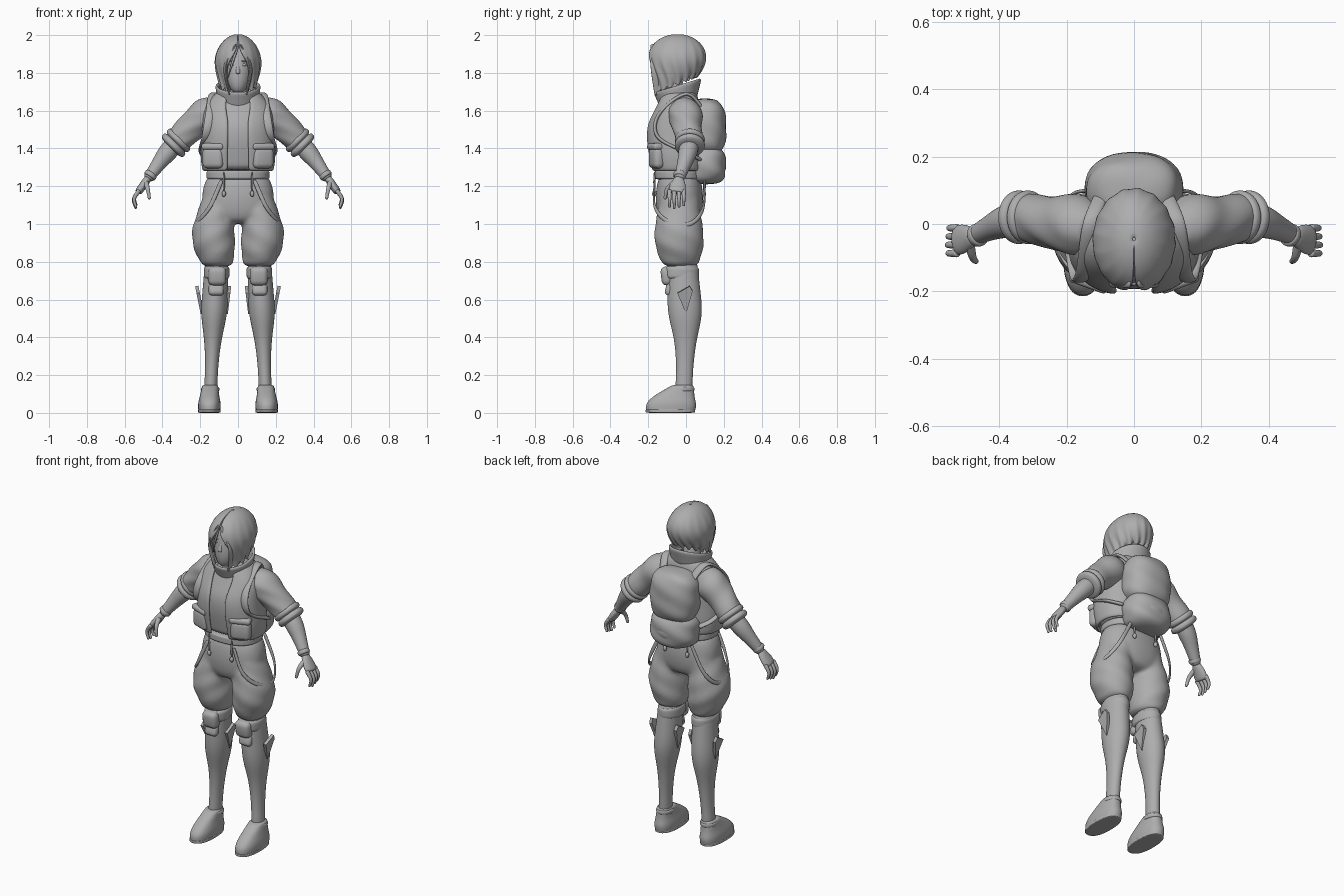
import bpy
import bmesh
from math import sin, cos, pi, copysign
from mathutils import Vector, Matrix, Euler

if "Cube" in bpy.data.objects:
    bpy.data.objects.remove(bpy.data.objects["Cube"])

X, Y, Z = Matrix.Identity(3)
grey = bpy.data.materials.new("plain grey")
grey.use_nodes = True
grey.diffuse_color = (.42, .42, .42, 1)
grey.node_tree.nodes["Principled BSDF"].inputs["Base Color"].default_value = grey.diffuse_color

def finish(name, bm, pair=False, thick=0, levels=0, bevel=0, smooth=True):
    """Turn a bmesh into an object; pair mirrors it to the other side."""
    bmesh.ops.recalc_face_normals(bm, faces=bm.faces[:])
    mesh = bpy.data.meshes.new(name)
    bm.to_mesh(mesh)
    bm.free()
    mesh.materials.append(grey)
    if smooth:
        mesh.shade_smooth()
    ob = bpy.data.objects.new(name, mesh)
    bpy.context.collection.objects.link(ob)
    if thick:
        solidify = ob.modifiers.new("thickness", "SOLIDIFY")
        solidify.thickness, solidify.offset = thick, 0
    if bevel:
        rounding = ob.modifiers.new("rounding", "BEVEL")
        rounding.width, rounding.segments = bevel, 3
    if pair:
        ob.modifiers.new("mirror", "MIRROR").use_mirror_merge = False
    if levels:
        smoothing = ob.modifiers.new("smoothing", "SUBSURF")
        smoothing.levels = smoothing.render_levels = levels
    return ob

def blend(values, t):
    """Smooth curve through evenly spaced numbers or points; a single number stays constant."""
    if isinstance(values, (int, float)):
        return values
    last = len(values) - 1
    i = min(int(t * last), last - 1)
    f = t * last - i
    padded = [2 * values[0] - values[1], *values, 2 * values[-1] - values[-2]]
    a, b, c, d = padded[i:i + 4]
    return b + ((c - a) * f + (2 * a - 5 * b + 4 * c - d) * f ** 2 + (3 * b - a - 3 * c + d) * f ** 3) / 2

def loft(name, spine, width, depth=1, across=None, dome=0, ends="both", seg=20, steps=12,
         power=2, gap=None, warp=None, thick=0, pair=False):
    """Skin rings along a spine. depth is a ratio of width; across turns the rings to follow
    the spine; dome rounds the ends off; gap opens the rings at the front."""
    bm = bmesh.new()
    spine = [Vector(p) for p in spine]
    times = [(1 - cos(pi * i / steps)) / 2 if dome else i / steps for i in range(steps + 1)]
    centres = [blend(spine, t) for t in times]
    count = seg + 1 if gap else seg
    rows = []
    for i, t in enumerate(times):
        u, v = X, Y
        if across:
            along = centres[min(i + 1, steps)] - centres[max(i - 1, 0)]
            u = along.cross(across).normalized()
            v = u.cross(along).normalized()
        radius = blend(width, t)
        if dome and (ends == "both" or t < .5):
            radius *= (1 - min(abs(2 * t - 1), .9998) ** dome) ** (1 / dome)
        opening = blend(gap, t) if gap else 0
        row = []
        for k in range(count):
            angle = opening + 2 * (pi - opening) * k / seg
            s, c = (copysign(abs(w) ** (2 / power), w) for w in (sin(angle), cos(angle)))
            p = centres[i] + u * radius * s - v * radius * blend(depth, t) * c
            row.append(bm.verts.new(warp(p, angle, t) if warp else p))
        rows.append(row)
    for low, high in zip(rows, rows[1:]):
        for k in range(seg):
            n = (k + 1) % count
            bm.faces.new((low[k], low[n], high[n], high[k]))
    if not thick:
        bm.faces.new(rows[0])
        bm.faces.new(rows[-1])
    return finish(name, bm, pair, thick, levels=1)

def fuse(name, main, other):
    """Merge two lofts into one continuous cloth surface."""
    with bpy.context.temp_override(active_object=main, object=main, selected_objects=[main, other],
                                   selected_editable_objects=[main, other]):
        bpy.ops.object.join()
    main.name = name
    skin = main.modifiers.new("one skin", "REMESH")
    skin.mode, skin.voxel_size, skin.use_smooth_shade = "VOXEL", .01, True
    main.modifiers.new("soft seams", "SMOOTH").iterations = 10

def block(name, loc, size, rot=(0, 0, 0), bevel=.015):
    bm = bmesh.new()
    bmesh.ops.create_cube(bm, size=1, matrix=Matrix.LocRotScale(Vector(loc), Euler(rot), Vector(size)))
    return finish(name, bm, pair=True, bevel=bevel)

def ball(name, loc, size, pair=False):
    bm = bmesh.new()
    bmesh.ops.create_uvsphere(bm, u_segments=20, v_segments=12, radius=1,
                              matrix=Matrix.LocRotScale(Vector(loc), None, Vector(size)))
    return finish(name, bm, pair)

def folds(p, angle, t):
    """Soft cloth creases."""
    return p + Vector((sin(angle), -cos(angle), 0)) * .005 * sin(55 * p.z + 3 * angle)

def hair_locks(p, angle, t):
    """Groove the hair into locks, with a ragged hem that rises at the nape."""
    lock = 1 - 2 * abs(sin(8 * angle + sin(5 * t)))
    p.x *= 1 + .04 * t * lock
    p.y += (p.y + .05) * .04 * t * lock
    p.z += t ** 3 * (.048 * (1 - cos(angle)) - .012 * lock)
    return p

def tilt_collar(p, angle, t):
    p.z += .3 * (p.y + .045)
    return p

# Head, face and neck
loft("head", [(0, -.125, 1.69), (0, -.08, 1.82), (0, -.06, 1.98)], (.055, .08, .08), 1.18, dome=2.5)
loft("neck", [(0, -.03, 1.58), (0, -.07, 1.76)], .05)
loft("nose", [(0, -.16, 1.85), (0, -.172, 1.795)], (.007, .015), dome=4, seg=12)
ball("eyes", (.03, -.157, 1.842), (.014, .009, .007), pair=True)
ball("eyebrows", (.032, -.158, 1.862), (.02, .007, .004), pair=True)
for label, z in (("upper", 1.769), ("lower", 1.759)):
    ball(label + "_lip", (0, -.164, z), (.018, .009, .006))

# Bobbed hair parted in the middle
loft("hair", [(0, -.045, 2), (0, -.055, 1.69)], (.115, .118, .09), (1.5, 1.25, 1.15), dome=2,
     ends="start", seg=128, steps=16, gap=(0, .08, .45, .58, .45), warp=hair_locks, thick=.012)
loft("front_locks", [(.01, -.172, 1.955), (.068, -.162, 1.83), (.045, -.155, 1.68)], (.006, .009, .004),
     3, across=Y, seg=10, pair=True)
loft("loose_strand", [(.005, -.178, 1.95), (-.025, -.178, 1.87), (-.055, -.165, 1.77)], (.004, .007, .002),
     across=Y, seg=10)

# Shirt and open jacket with a high collar
trunk = [(0, -.045, 1.28), (0, -.06, 1.49), (0, -.035, 1.7)]
girth = [.18, .19, .185, .18, .17, .1]
chest = [.72, .73, .78, .77, .64, .8]
loft("shirt", trunk, [w * .93 for w in girth], chest, power=2.4, seg=28)
loft("jacket", trunk, girth, chest, power=2.4, seg=40, gap=(.24, .22, .24, .45), thick=.018)
loft("collar", [(0, -.04, 1.64), (0, -.045, 1.735)], (.1, .114), (.9, 1.06), seg=28, steps=4,
     warp=tilt_collar, thick=.016)
block("jacket_pockets", (.13, -.156, 1.35), (.115, .06, .11), (0, 0, .35), .024)
block("pocket_flaps", (.13, -.161, 1.41), (.122, .06, .035), (0, 0, .35), .014)
loft("waistband", [(0, -.04, 1.235), (0, -.04, 1.285)], .168, .76, dome=8, power=2.3, seg=28)

# Sleeves, rolled cuffs and forearms
loft("sleeves", [(.11, -.015, 1.615), (.2, 0, 1.555), (.335, .02, 1.425)], (.07, .09, .08, .068),
     across=Y, warp=folds, pair=True)
downward = X - Z
for label, shift in (("upper", 0), ("lower", .026)):
    start = Vector((.298, .02, 1.46)) + downward * shift
    loft(label + "_cuffs", [start, start + downward * .034], .081, across=Y, dome=3, pair=True)
loft("forearms", [(.33, .022, 1.43), (.4, 0, 1.345), (.48, -.038, 1.235)], (.05, .05, .038, .027),
     across=Y, pair=True)
loft("wristbands", [(.455, -.03, 1.27), (.472, -.036, 1.247)], .035, across=Y, dome=4, pair=True)

# Hands with curled fingers and thumbs
loft("palms", [(.474, -.036, 1.245), (.53, -.05, 1.165)], .021, (1.2, 2, 2.2), across=Y, dome=6, pair=True)
for i, label in enumerate(("index", "middle", "ring", "little")):
    reach = 1 - .07 * abs(i - 1)
    knuckle = Vector((.522, .025 * i - .087, 1.18))
    loft(label + "_fingers", [knuckle, knuckle + Vector((.03, 0, -.05)) * reach,
                              knuckle + Vector((.018, 0, -.1)) * reach],
         (.013, .007), across=Y, seg=10, pair=True)
loft("thumbs", [(.488, -.06, 1.22), (.478, -.1, 1.185), (.468, -.112, 1.13)], (.016, .008),
     across=X, seg=10, pair=True)

# Baggy trousers gathered above the knee
hips = loft("hips", [(0, -.035, 1.28), (0, -.035, 1)], (.165, .192, .17), .66, dome=5, power=2.3, seg=28)
legs = loft("legs", [(.09, -.035, 1.17), (.131, -.038, .965), (.11, -.028, .77)],
            (.09, .1, .114, .11, .078), 1.15, warp=folds, pair=True)
fuse("trousers", legs, hips)

# Lower legs, knee pads and shin fins
loft("lower_legs", [(.112, -.022, .82), (.13, -.003, .455), (.146, -.012, .09)],
     (.062, .067, .07, .046, .035, .036), 1.3, pair=True)
loft("knee_bands", [(.113, -.026, .705), (.113, -.026, .78)], .069, 1.4, dome=5, pair=True)
block("knee_pads", (.11, -.102, .725), (.095, .06, .1), (.12, 0, 0), .026)
block("shin_guards", (.115, -.086, .655), (.08, .045, .07), (-.25, 0, 0), .02)
for label, base, lean in (("outer", .19, .2), ("inner", .062, -.12)):
    bm = bmesh.new()
    bm.faces.new([bm.verts.new((base + lean * (z - .53), y, z))
                  for y, z in ((0, .525), (-.045, .635), (.02, .672), (.035, .645))])
    finish(label + "_shin_fins", bm, pair=True, thick=.018, smooth=False)

# Shoes
loft("shoes", [(.152, -.083, 0), (.151, -.07, .075), (.147, -.015, .15)], (.058, .06, .05, .042),
     (2.25, 2.2, 2, 1.3), power=2.4, pair=True)
loft("soles", [(.152, -.083, 0), (.152, -.083, .02)], .06, 2.22, dome=8, power=2.4, pair=True)
loft("ankle_straps", [(.147, -.015, .11), (.147, -.015, .14)], .049, 1.25, dome=4, pair=True)

# Backpack in two bulging halves, with pockets and shoulder straps
for label, low, high, size in (("upper", 1.36, 1.665, .146), ("lower", 1.21, 1.42, .144)):
    loft(label + "_backpack", [(0, .105, low), (0, .1, high)], size, .76, dome=3.2, power=2.3, seg=32, warp=folds)
ball("backpack_pocket", (0, .165, 1.31), (.09, .048, .06))
ball("backpack_flap", (0, .155, 1.54), (.1, .055, .085))
loft("shoulder_straps", [(.09, .1, 1.6), (.13, 0, 1.69), (.15, -.145, 1.58), (.17, -.15, 1.46),
                         (.19, 0, 1.38), (.14, .08, 1.34)],
     .01, (2.2, 2.4, 1.6), across=X, seg=12, steps=24, pair=True)

# Slack braces hanging round the hips, with beaded cords
loft("hanging_braces", [(.085, -.165, 1.235), (.15, -.165, 1.09), (.218, -.09, 1.01), (.222, .02, 1),
                        (.18, .09, 1.08), (.1, .1, 1.24)], .006, 2, across=Z, seg=10, steps=24, pair=True)
for label, y in (("front", -.168), ("back", .095)):
    loft(label + "_cords", [(.075, y, 1.28), (.075, y, 1.165)], .006, seg=8, steps=2, pair=True)
    ball(label + "_cord_beads", (.075, y, 1.16), (.011, .011, .016), pair=True)
